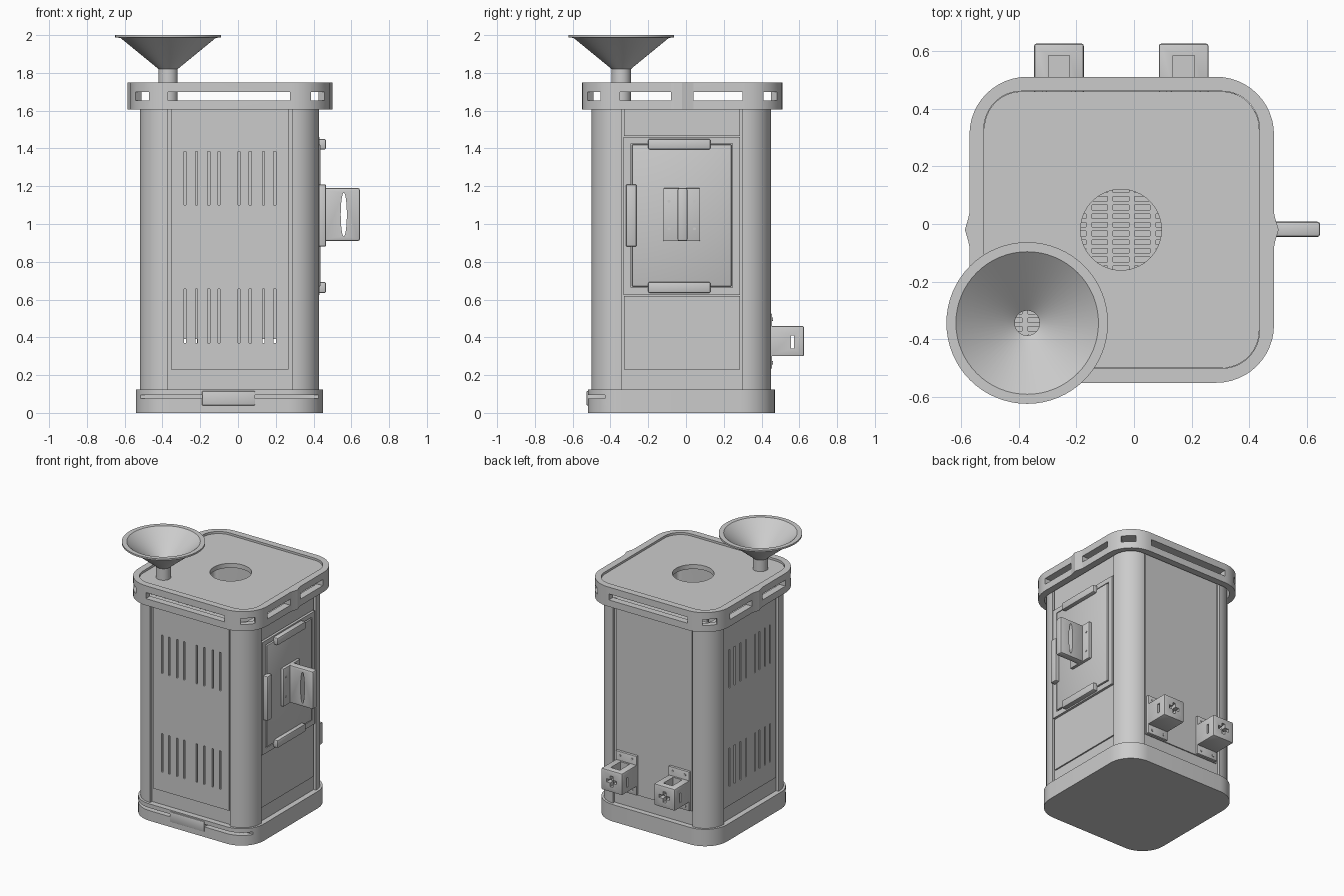
import bpy, bmesh, math
from mathutils import Matrix, Vector

if "Cube" in bpy.data.objects:
    bpy.data.objects.remove(bpy.data.objects["Cube"])

CX, CY = -0.045, -0.025          # centre of the stove body


def finish(bm, name, bevel=0, smooth=True):
    bmesh.ops.recalc_face_normals(bm, faces=bm.faces)
    me = bpy.data.meshes.new(name)
    bm.to_mesh(me)
    bm.free()
    ob = bpy.data.objects.new(name, me)
    bpy.context.collection.objects.link(ob)
    bpy.context.view_layer.objects.active = ob
    bpy.ops.object.select_all(action='DESELECT')
    ob.select_set(True)
    if bevel:
        m = ob.modifiers.new("bevel", 'BEVEL')
        m.width, m.segments = bevel, 2
        bpy.ops.object.modifier_apply(modifier=m.name)
    if smooth:
        bpy.ops.object.shade_smooth_by_angle(angle=math.radians(30))
    return ob


def add_box(bm, b, rot=0):
    x0, x1, y0, y1, z0, z1 = b
    mat = (Matrix.Translation(((x0 + x1) / 2, (y0 + y1) / 2, (z0 + z1) / 2))
           @ Matrix.Rotation(rot, 4, 'Z') @ Matrix.Diagonal((x1 - x0, y1 - y0, z1 - z0, 1)))
    bmesh.ops.create_cube(bm, size=1, matrix=mat)


def boxes(name, items, bevel=0):
    bm = bmesh.new()
    for b in items:
        add_box(bm, b[:6], b[6] if len(b) > 6 else 0)
    return finish(bm, name, bevel)


def cylinder(name, centre, r, depth, axis='Z', squash=(1, 1), seg=48):
    rot = {'Z': Matrix(), 'X': Matrix.Rotation(math.pi / 2, 4, 'Y'),
           'Y': Matrix.Rotation(math.pi / 2, 4, 'X')}[axis]
    bm = bmesh.new()
    bmesh.ops.create_cone(bm, cap_ends=True, segments=seg, radius1=r, radius2=r, depth=depth,
                          matrix=Matrix.Translation(centre) @ rot @ Matrix.Diagonal((*squash, 1, 1)))
    return finish(bm, name)


def cut(ob, cutter):
    cutter.hide_render = True
    m = ob.modifiers.new("cut", 'BOOLEAN')
    m.object, m.operation, m.solver, m.use_self = cutter, 'DIFFERENCE', 'EXACT', True
    bpy.ops.object.select_all(action='DESELECT')
    bpy.context.view_layer.objects.active = ob
    ob.select_set(True)
    bpy.ops.object.modifier_apply(modifier=m.name)
    bpy.data.objects.remove(cutter)
    bpy.ops.object.shade_smooth_by_angle(angle=math.radians(30))


def outline(x0, x1, y0, y1, r, n=12):
    pts = []
    for k, (cx, cy) in enumerate(((x1 - r, y1 - r), (x0 + r, y1 - r), (x0 + r, y0 + r), (x1 - r, y0 + r))):
        for i in range(n + 1):
            a = math.pi / 2 * (k + i / n)
            pts.append((cx + r * math.cos(a), cy + r * math.sin(a)))
    return pts


def prism(name, outer, z0, z1, inner=None):
    bm = bmesh.new()
    loops = [[bm.verts.new((x, y, z)) for x, y in o]
             for o, z in (((outer, z0), (outer, z1), (inner, z1), (inner, z0)) if inner
                          else ((outer, z0), (outer, z1)))]
    n = len(outer)
    for j in range(4 if inner else 1):
        a, b = loops[j], loops[(j + 1) % len(loops)]
        for i in range(n):
            bm.faces.new((a[i], a[(i + 1) % n], b[(i + 1) % n], b[i]))
    if not inner:
        bm.faces.new(loops[0])
        bm.faces.new(loops[1])
    return finish(bm, name)


def lathe(name, profile, centre, seg=64):
    bm = bmesh.new()
    rings = [[bm.verts.new((centre[0] + r * math.cos(2 * math.pi * i / seg),
                            centre[1] + r * math.sin(2 * math.pi * i / seg), z)) for i in range(seg)]
             for r, z in profile]
    for j, a in enumerate(rings):
        b = rings[(j + 1) % len(rings)]
        for i in range(seg):
            bm.faces.new((a[i], a[(i + 1) % seg], b[(i + 1) % seg], b[i]))
    return finish(bm, name)


# Base tray with slot and ash drawer pull
base = prism("base_tray", outline(-.54, .45, -.52, .47, .18), 0, .125)
cut(base, boxes("slot", [(-.7, .6, -.7, -.43, .075, .095)]))
boxes("drawer_pull", [(-.19, .09, -.526, -.42, .04, .115)], .004)

# Repeated cutter shapes: vent slits (front and left) and socket crosses (back)
VENTS = [-.235, -.175, -.11, -.055, .05, .11, .18, .24]
ROWS = [(.37, .655), (1.1, 1.385)]
SOCKETS = [-.26, .172]


def slits():
    out = []
    for v in VENTS:
        for z0, z1 in ROWS:
            out.append((CX + v - .006, CX + v + .006, -.6, -.4, z0, z1))
            out.append((-.6, -.4, CY + v - .006, CY + v + .006, z0, z1))
    return out


def crosses():
    out = []
    for c in SOCKETS:
        out.append((c - .012, c + .012, .3, .7, .34, .42))
        out.append((c - .042, c + .042, .3, .7, .368, .392))
    return out


# Hollow body with round corner posts and recessed sides
body = prism("body_shell", outline(-.52, .43, -.5, .45, .15), .12, 1.64,
             outline(-.465, .375, -.445, .395, .03))
cut(body, boxes("recess", [(-.37, .285, -.6, -.478, .1, 1.7), (-.37, .285, .43, .6, .1, 1.7),
                           (-.6, -.5, -.34, .3, .1, 1.7), (.41, .6, -.34, .3, .1, 1.7)]))
cut(body, boxes("openings", slits() + crosses()))

# Side panels
panels = boxes("vented_panels", [(-.355, .268, -.488, -.47, .23, 1.64), (-.508, -.49, -.328, .285, .23, 1.64)])
cut(panels, boxes("slits", slits()))
back = boxes("back_panel", [(-.355, .268, .42, .438, .23, 1.64)])
cut(back, boxes("holes", crosses()))
boxes("right_panels", [(.4, .42, -.328, .285, .23, .62), (.4, .42, -.328, .285, 1.465, 1.64)])

# Door with frame, clips and handle
frame = boxes("door_frame", [(.4, .432, -.33, .285, .625, 1.46)])
cut(frame, boxes("opening", [(.42, .5, -.292, .247, .663, 1.427)]))
boxes("door", [(.41, .437, -.285, .24, .67, 1.42)], .003)
boxes("door_clips", [(.42, .466, -.2, .13, 1.395, 1.45), (.42, .466, -.2, .13, .635, .693),
                     (.42, .466, -.318, -.262, .88, 1.21)], .008)
boxes("handle_mount", [(.43, .458, -.12, .075, .91, 1.19)], .004)
handle = boxes("handle", [(.45, .645, -.045, .008, .91, 1.19)], .01)
cut(handle, cylinder("grip_hole", (.56, -.02, 1.05), .115, .3, 'Y', (.14, 1)))
for y in (-.09, .045):
    for z in (.975, 1.12):
        cylinder("handle_screw", (.458, y, z), .008, .008, 'X', seg=16)

# Fire grate
bars = [(-.47, .38, CY - .42 + .03 * i, CY - .406 + .03 * i, .2, .215) for i in range(29)]
bars += [(CX - .417 + .074 * i, CX - .397 + .074 * i, -.45, .4, .2, .214) for i in range(12)]
boxes("grate", bars)

# Top railing with windows, side points and top plate
rail = prism("top_rail", outline(-.57, .485, -.55, .51, .2), 1.605, 1.75,
             outline(-.52, .435, -.5, .46, .13))
wins = [(-.37, .275, -.6, -.46, 1.655, 1.7), (-.37, .275, .42, .56, 1.655, 1.7)]
for x0, x1 in ((-.62, -.48), (.4, .54)):
    wins += [(x0, x1, -.35, -.08, 1.655, 1.7), (x0, x1, .04, .3, 1.655, 1.7)]
for sx, x in ((-1, -.511), (1, .426)):
    for sy, y in ((-1, -.491), (1, .451)):
        wins.append((x - .1, x + .1, y - .05, y + .05, 1.655, 1.7, sx * sy * math.pi / 4))
cut(rail, boxes("windows", wins))
for name, x, s in (("left_rail_point", -.57, -1), ("right_rail_point", .485, 1)):
    prism(name, [(x - s * .03, -.08), (x, -.08), (x + s * .004, -.06), (x + s * .016, -.02),
                 (x + s * .004, .02), (x, .04), (x - s * .03, .04)], 1.605, 1.75)

FUNNEL = (-.37, -.343)
plate = prism("top_plate", outline(-.519, .434, -.499, .459, .13), 1.702, 1.735)
cut(plate, cylinder("flue_hole", (CX, -.02, 1.7), .14, .3, seg=64))
cut(plate, cylinder("funnel_hole", (*FUNNEL, 1.7), .047, .3))

# Feed funnel
lathe("funnel", [(.043, 1.6), (.051, 1.6), (.051, 1.82), (.06, 1.828), (.252, 1.985), (.28, 1.988),
                 (.28, 2.0), (.247, 2.0), (.043, 1.83)], FUNNEL)

# Rear sockets: wall plate with screws, open-topped box, cross opening
for c in SOCKETS:
    flange = boxes("socket_wall_plate", [(c - .085, c + .085, .43, .456, .235, .525)], .003)
    box = boxes("socket_box", [(c - .086, c + .086, .445, .625, .3, .46)], .008)
    cut(box, boxes("hollow", [(c - .037, c + .037, .47, .583, .33, .6)]))
    cut(box, boxes("side_slit", [(c - .2, c + .2, .555, .573, .34, .41)]))
    x_cut = [b for b in crosses() if b[0] < c < b[1]]
    cut(box, boxes("cross", x_cut))
    cut(flange, boxes("cross", x_cut))
    for dx in (-.05, .05):
        for z in (.265, .495):
            cylinder("socket_screw", (c + dx, .457, z), .009, .008, 'Y', seg=16)
